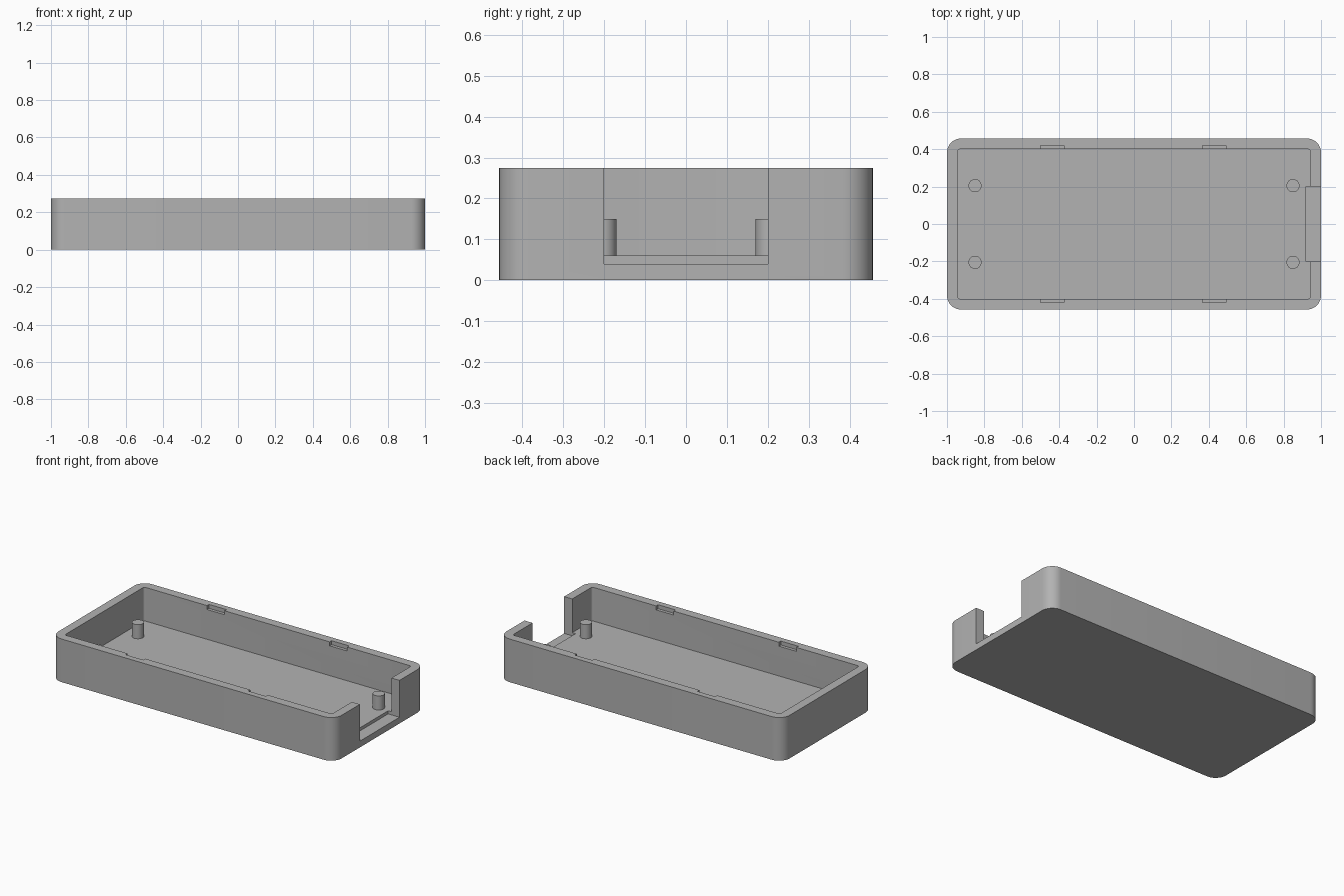
import bpy
import bmesh
import math

if "Cube" in bpy.data.objects:
    bpy.data.objects.remove(bpy.data.objects["Cube"], do_unlink=True)

HEIGHT, FLOOR = 0.275, 0.06

grey = bpy.data.materials.new("plain_grey")
grey.use_nodes = True
colour = (0.448, 0.448, 0.448, 1)
grey.diffuse_color = colour
grey.node_tree.nodes["Principled BSDF"].inputs["Base Color"].default_value = colour


def block(name, x, y, z, radius=0, segments=8):
    """Upright box spanning the given ranges, with rounded vertical corners."""
    bm = bmesh.new()
    bmesh.ops.create_cube(bm, size=1)
    for v in bm.verts:
        v.co = [lo + (c + 0.5) * (hi - lo) for c, (lo, hi) in zip(v.co, (x, y, z))]
    if radius:
        upright = [e for e in bm.edges if abs(e.verts[0].co.z - e.verts[1].co.z) > 0.01]
        bmesh.ops.bevel(bm, geom=upright, offset=radius, segments=segments,
                        profile=0.5, affect='EDGES')
    return finish(name, bm)


def finish(name, bm):
    mesh = bpy.data.meshes.new(name)
    bm.to_mesh(mesh)
    bm.free()
    mesh.materials.append(grey)
    obj = bpy.data.objects.new(name, mesh)
    bpy.context.collection.objects.link(obj)
    return obj


def cut(target, cutter):
    """Subtract the cutter, apply the result and discard the cutter."""
    bpy.ops.object.select_all(action='DESELECT')
    bpy.context.view_layer.objects.active = target
    target.select_set(True)
    mod = target.modifiers.new("cut", 'BOOLEAN')
    mod.operation = 'DIFFERENCE'
    mod.solver = 'EXACT'
    mod.object = cutter
    bpy.ops.object.modifier_apply(modifier=mod.name)
    bpy.data.objects.remove(cutter, do_unlink=True)


def smooth(obj):
    bpy.ops.object.select_all(action='DESELECT')
    bpy.context.view_layer.objects.active = obj
    obj.select_set(True)
    bpy.ops.object.shade_smooth_by_angle(angle=math.radians(30))


# Open tray with rounded corners
tray = block("tray", (-1, 1), (-0.457, 0.457), (0, HEIGHT), 0.075, 10)
cut(tray, block("cavity", (-0.943, 0.943), (-0.4, 0.4), (FLOOR, 0.4), 0.012, 4))

# Connector opening in the left end, stepping down into the floor
cut(tray, block("end_opening", (0.92, 1.1), (-0.2, 0.2), (0.04, 0.4)))

# Shallow lid-clip notches along both long walls
for side in (-1, 1):
    for x in (-0.437, 0.429):
        y = sorted((side * 0.38, side * 0.42))
        cut(tray, block("clip_notch", (x - 0.062, x + 0.062), y, (HEIGHT - 0.025, 0.4)))
smooth(tray)

# Four board posts
for x_name, x in (("right", -0.85), ("left", 0.85)):
    for y_name, y in (("front", -0.205), ("back", 0.205)):
        bm = bmesh.new()
        bmesh.ops.create_cone(bm, cap_ends=True, segments=32,
                              radius1=0.035, radius2=0.035, depth=0.1)
        bmesh.ops.translate(bm, verts=bm.verts, vec=(x, y, 0.1))
        smooth(finish(f"{y_name}_{x_name}_post", bm))
